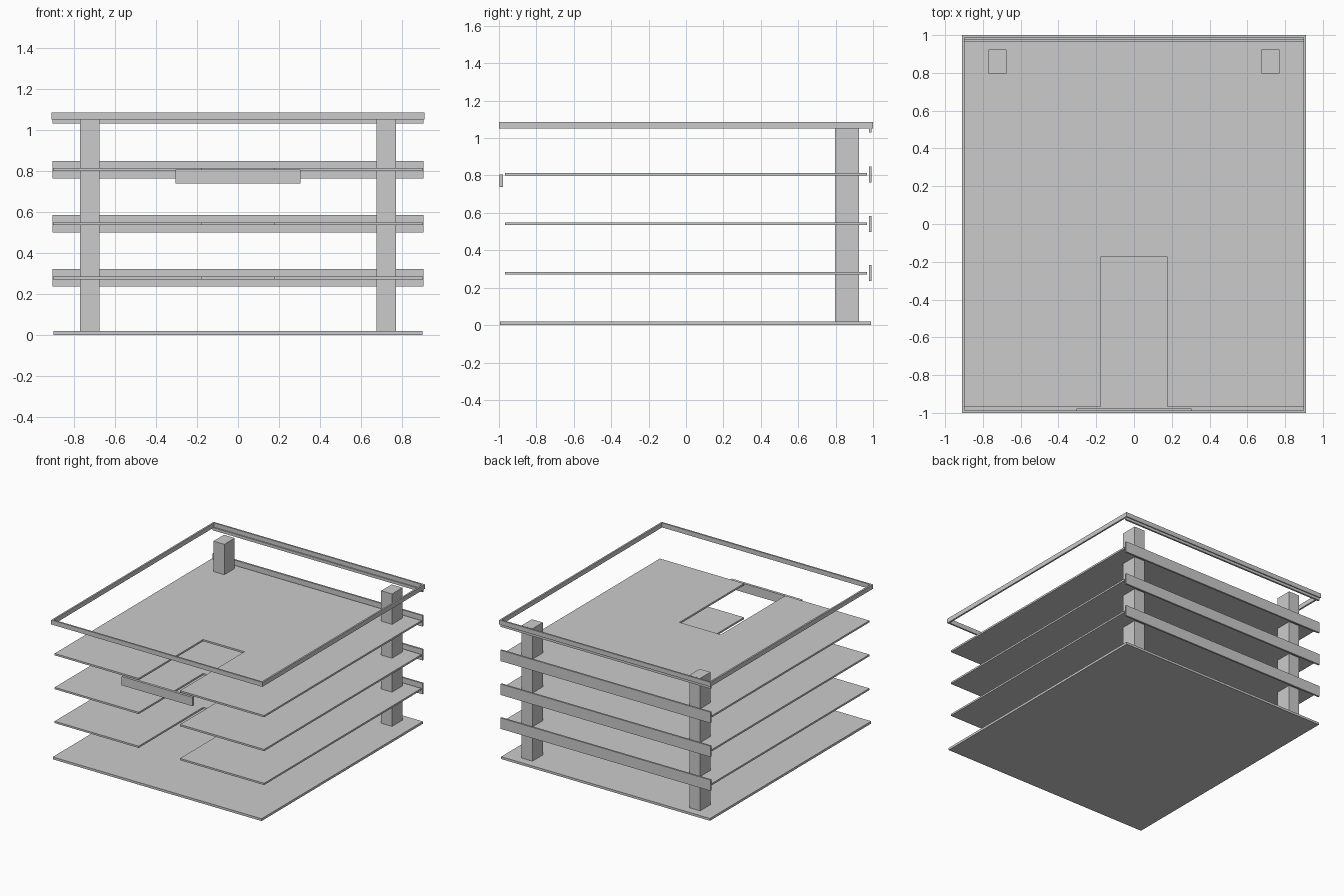
import bpy, bmesh

if "Cube" in bpy.data.objects:
    bpy.data.objects.remove(bpy.data.objects["Cube"])


def finish(name, bm):
    bmesh.ops.recalc_face_normals(bm, faces=bm.faces)
    me = bpy.data.meshes.new(name)
    bm.to_mesh(me)
    bm.free()
    ob = bpy.data.objects.new(name, me)
    bpy.context.collection.objects.link(ob)
    return ob


def prism(name, polys, z0, z1):
    """Extrude flat outlines (sharing corners) from z0 up to z1."""
    bm = bmesh.new()
    for pts in polys:
        bm.faces.new([bm.verts.new((x, y, z0)) for x, y in pts])
    bmesh.ops.remove_doubles(bm, verts=bm.verts, dist=1e-4)
    ext = bmesh.ops.extrude_face_region(bm, geom=bm.faces[:], use_keep_orig=True)
    verts = [g for g in ext["geom"] if isinstance(g, bmesh.types.BMVert)]
    bmesh.ops.translate(bm, verts=verts, vec=(0, 0, z1 - z0))
    return finish(name, bm)


def rect(x0, x1, y0, y1):
    return [(x0, y0), (x1, y0), (x1, y1), (x0, y1)]


def box(name, x0, x1, y0, y1, z0, z1):
    return prism(name, [rect(x0, x1, y0, y1)], z0, z1)


# ground slab
box("ground_slab", -0.90, 0.90, -0.995, 0.99, 0, 0.018)

# three upper floors with an entrance slot, each with a rear fascia band
W, D, S, SY = 0.903, 0.968, 0.178, -0.175
slot_outline = [(-W, -D), (-S, -D), (-S, SY), (S, SY), (S, -D), (W, -D), (W, D), (-W, D)]
for i, z in enumerate((0.278, 0.542, 0.806)):
    prism(f"floor_{i + 1}", [slot_outline], z - 0.007, z + 0.007)
    box(f"rear_band_{i + 1}", -0.905, 0.905, 0.978, 0.992, z - 0.043, z + 0.042)

# rear band hanging below the roof frame
box("rear_band_top", -0.905, 0.905, 0.978, 0.992, 1.03, 1.052)

# front sign panel, left blank
box("front_panel", -0.305, 0.305, -0.998, -0.978, 0.737, 0.806)

# rear columns
for side, x in (("left", -0.723), ("right", 0.723)):
    box(f"column_{side}", x - 0.047, x + 0.047, 0.797, 0.925, 0.018, 1.05)

# open roof frame with mitred corners
outer = rect(-0.91, 0.91, -1, 1)
inner = rect(-0.897, 0.897, -0.987, 0.987)
ring = [[outer[k], outer[(k + 1) % 4], inner[(k + 1) % 4], inner[k]] for k in range(4)]
prism("roof_frame", ring, 1.05, 1.085)
